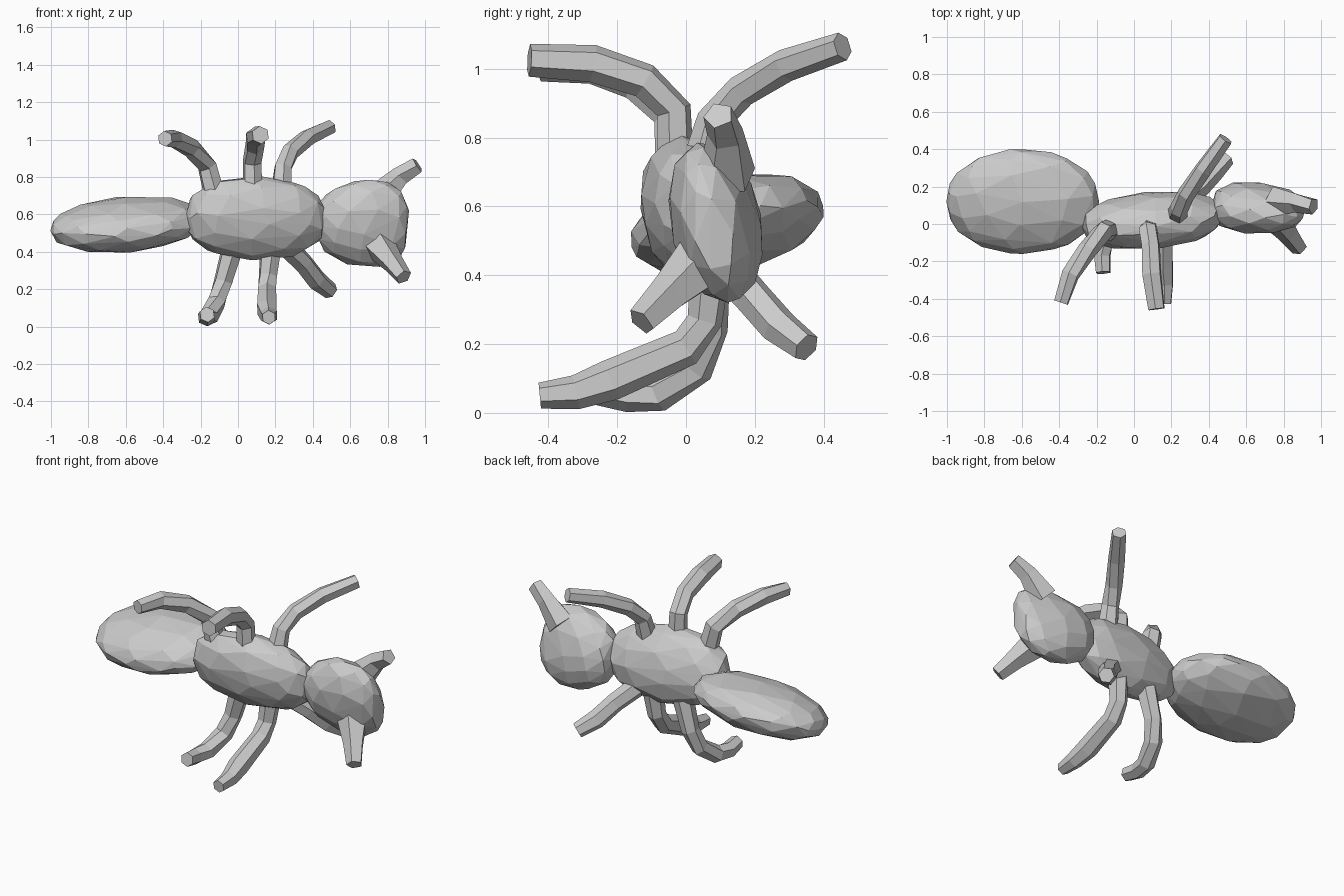
import bpy, bmesh, math
from mathutils import Vector, Matrix, Euler

ROLL = math.radians(12)


def finish(bm, name):
    bmesh.ops.recalc_face_normals(bm, faces=bm.faces)
    me = bpy.data.meshes.new(name)
    bm.to_mesh(me)
    bm.free()
    ob = bpy.data.objects.new(name, me)
    bpy.context.collection.objects.link(ob)
    return ob


# Faceted egg along x: p below 0.5 makes it blunter, taper widens the +x end
def body(name, centre, size, pitch=0, yaw=0, p=0.5, taper_y=0, taper_z=0, ratio=0.4):
    bm = bmesh.new()
    bmesh.ops.create_icosphere(bm, subdivisions=3, radius=1.0)
    rot = Euler((ROLL, math.radians(pitch), math.radians(yaw))).to_matrix()
    for v in bm.verts:
        x, y, z = v.co
        f = max(1e-4, 1 - x * x) ** (p - 0.5)
        q = Vector((x * size[0],
                    y * f * size[1] * (1 + taper_y * x),
                    z * f * size[2] * (1 + taper_z * x)))
        v.co = rot @ q + Vector(centre)
    ob = finish(bm, name)
    dec = ob.modifiers.new("facets", 'DECIMATE')
    dec.ratio = ratio
    return ob


# Faceted limb: each point is (x, y, z, radius)
def limb(name, pts, sides=6):
    bm = bmesh.new()
    co = [Vector(p[:3]) for p in pts]
    rings = []
    for i, c in enumerate(co):
        d = (co[min(i + 1, len(co) - 1)] - co[max(i - 1, 0)]).normalized()
        u = d.cross(Vector((1, 0.2, 0.1))).normalized()
        w = d.cross(u)
        rings.append([bm.verts.new(c + pts[i][3] * (math.cos(a) * u + math.sin(a) * w))
                      for a in (math.tau * k / sides for k in range(sides))])
    for a, b in zip(rings, rings[1:]):
        for k in range(sides):
            n = (k + 1) % sides
            bm.faces.new((a[k], a[n], b[n], b[k]))
    bm.faces.new(rings[0])
    bm.faces.new(rings[-1])
    return finish(bm, name)


# Three body segments
body("abdomen", (-0.595, 0.12, 0.548), (0.41, 0.285, 0.14), pitch=-5, p=0.45, ratio=0.45)
body("thorax", (0.095, 0.02, 0.58), (0.375, 0.147, 0.225), pitch=2, yaw=5, p=0.36)
body("head", (0.665, 0.085, 0.552), (0.25, 0.13, 0.235), p=0.34, yaw=-3,
     taper_y=-0.15, taper_z=0.12, ratio=0.35)

# Jaws
limb("upper_jaw", [(0.76, 0.12, 0.69, 0.085), (0.87, 0.115, 0.805, 0.055),
                   (0.96, 0.095, 0.865, 0.045)], 5)
limb("lower_jaw", [(0.75, 0.05, 0.44, 0.09), (0.825, -0.05, 0.345, 0.06),
                   (0.885, -0.13, 0.265, 0.046)], 5)

# Six bent legs
legs = {
    "upper_rear_leg": [(-0.12, -0.03, 0.68, .06), (-0.165, -0.04, 0.86, .055),
                       (-0.25, -0.14, 0.955, .052), (-0.34, -0.27, 1.005, .05),
                       (-0.39, -0.42, 1.005, .042)],
    "upper_middle_leg": [(0.08, -0.03, 0.70, .055), (0.075, -0.035, 0.88, .052),
                         (0.09, -0.12, 0.965, .052), (0.095, -0.27, 1.015, .055),
                         (0.12, -0.455, 1.025, .048)],
    "upper_front_leg": [(0.23, 0.04, 0.70, .06), (0.24, 0.08, 0.85, .05),
                        (0.28, 0.16, 0.935, .048), (0.37, 0.29, 1.01, .048),
                        (0.49, 0.455, 1.065, .042)],
    "lower_rear_leg": [(-0.03, 0.07, 0.42, .06), (-0.08, 0.07, 0.24, .052),
                       (-0.115, 0.03, 0.13, .052), (-0.155, -0.08, 0.055, .052),
                       (-0.17, -0.17, 0.05, .048), (-0.165, -0.26, 0.065, .042)],
    "lower_middle_leg": [(0.175, 0.07, 0.42, .06), (0.16, 0.055, 0.27, .052),
                         (0.155, 0.0, 0.19, .055), (0.155, -0.22, 0.095, .06),
                         (0.165, -0.32, 0.06, .05), (0.165, -0.425, 0.05, .038)],
    "lower_front_leg": [(0.24, 0.09, 0.45, .06), (0.35, 0.19, 0.34, .055),
                        (0.42, 0.27, 0.25, .055), (0.495, 0.35, 0.19, .045)],
}
for name, pts in legs.items():
    limb(name, pts)
